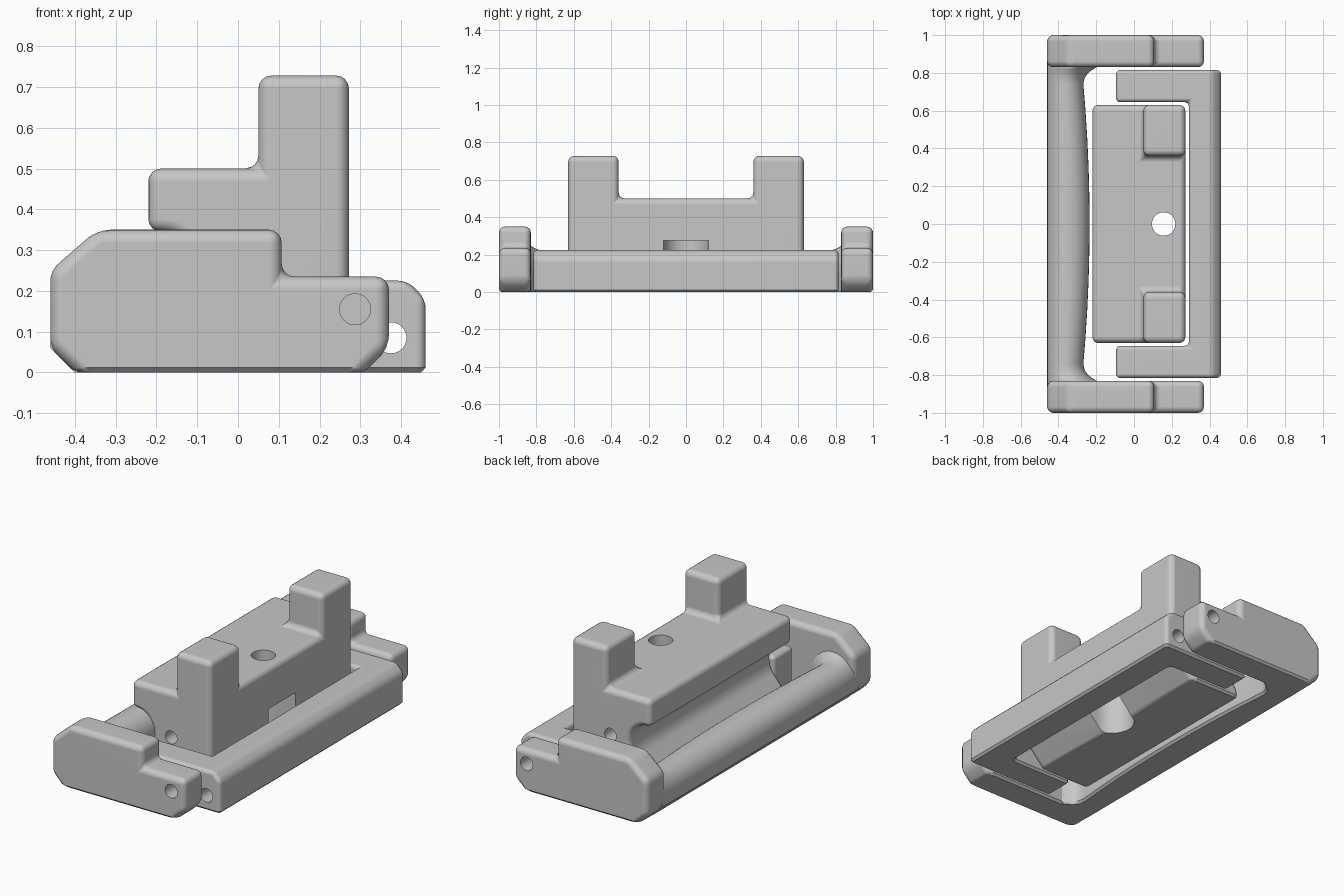
import bpy, bmesh, math
from mathutils import Vector

cube = bpy.data.objects.get("Cube")
if cube:
    bpy.data.objects.remove(cube, do_unlink=True)

grey = bpy.data.materials.new("plain grey")
grey.use_nodes = True
grey.diffuse_color = (0.57, 0.57, 0.57, 1)
grey.node_tree.nodes["Principled BSDF"].inputs["Base Color"].default_value = grey.diffuse_color


def prism(points, axis, low, high):
    """Closed prism of a 2D outline, extruded along y or z."""
    def place(p, d):
        return (p[0], d, p[1]) if axis == "y" else (p[0], p[1], d)
    bm = bmesh.new()
    a = [bm.verts.new(place(p, low)) for p in points]
    b = [bm.verts.new(place(p, high)) for p in points]
    bm.faces.new(a)
    bm.faces.new(b[::-1])
    for i in range(len(a)):
        j = (i + 1) % len(a)
        bm.faces.new((a[i], b[i], b[j], a[j]))
    bmesh.ops.recalc_face_normals(bm, faces=bm.faces[:])
    return bm


def make(name, bm):
    mesh = bpy.data.meshes.new(name)
    bmesh.ops.recalc_face_normals(bm, faces=bm.faces[:])
    bm.to_mesh(mesh)
    bm.free()
    mesh.materials.append(grey)
    obj = bpy.data.objects.new(name, mesh)
    bpy.context.collection.objects.link(obj)
    return obj


def circle(x, y, r, n=32):
    return [(x + r * math.cos(math.tau * i / n), y + r * math.sin(math.tau * i / n))
            for i in range(n)]


def round_edges(bm, radius):
    """Round every sharp edge, but give the flat underside a small plain chamfer."""
    def on_floor(e):
        return all(v.co.z < 0.0001 for v in e.verts)
    for floor, size, steps in ((False, radius, 4), (True, 0.012, 1)):
        edges = [e for e in bm.edges if e.calc_face_angle(0) > 0.5 and on_floor(e) == floor]
        if floor:
            edges = [e for e in edges if any(f.normal.z < -0.99 for f in e.link_faces)]
        bmesh.ops.bevel(bm, geom=edges, offset=size, offset_type="OFFSET", segments=steps,
                        profile=0.5, affect="EDGES", clamp_overlap=False)
        bm.normal_update()
        if not floor:
            bmesh.ops.remove_doubles(bm, verts=bm.verts[:], dist=0.0001)


def finish(obj, cutters=()):
    """Cut the holes, then shade smooth."""
    helpers = []
    for bm in cutters:
        cutter = make("cutter", bm)
        cutter.hide_render = True
        helpers.append(cutter)
        cut = obj.modifiers.new("hole", "BOOLEAN")
        cut.operation = "DIFFERENCE"
        cut.solver = "EXACT"
        cut.object = cutter
    bpy.context.view_layer.update()
    graph = bpy.context.evaluated_depsgraph_get()
    mesh = bpy.data.meshes.new_from_object(obj.evaluated_get(graph))
    obj.modifiers.clear()
    obj.data = mesh
    for helper in helpers:
        bpy.data.objects.remove(helper, do_unlink=True)
    bpy.ops.object.select_all(action="DESELECT")
    obj.select_set(True)
    bpy.context.view_layer.objects.active = obj
    bpy.ops.object.shade_smooth_by_angle(angle=math.radians(35))
    weighted = obj.modifiers.new("even shading", "WEIGHTED_NORMAL")
    weighted.keep_sharp = True


# Handle side plates: stepped, chamfered outline with a pivot hole
plate = [(-0.40, 0), (-0.46, 0.06), (-0.46, 0.25), (-0.345, 0.35), (0.107, 0.35),
         (0.107, 0.235), (0.37, 0.235), (0.37, 0.06), (0.31, 0)]
for name, low in (("front_side_plate", -1.0), ("back_side_plate", 0.83)):
    bm = prism(plate, "y", low, low + 0.17)
    round_edges(bm, 0.032)
    finish(make(name, bm), [prism(circle(0.287, 0.155, 0.038), "y", low - 0.1, low + 0.3)])

# Handle grip: arched section on a flat base, swelling in the middle and flaring at the ends
bm = bmesh.new()
rings = []
stations = [0.87, 0.83, 0.82, 0.80, 0.775, 0.74, 0.6, 0.45, 0.3, 0.15]
for y in [-s for s in stations] + [0] + stations[::-1]:
    flare = 0.07 * min(1, max(0, (abs(y) - 0.74) / 0.09) ** 2.5)
    inner = -0.235 - 0.033 * (min(abs(y), 0.74) / 0.74) ** 2 + flare
    top = 0.22 + 0.4 * flare
    mid, half = (inner - 0.46) / 2, (inner + 0.46) / 2
    outline = [(-0.40, 0), (-0.46, 0.06)]
    for i in range(17):
        t = math.pi * (1 - i / 16)
        outline.append((mid + half * math.cos(t), 0.11 + (top - 0.11) * math.sin(t)))
    outline += [(inner, 0.012), (inner - 0.012, 0)]
    rings.append([bm.verts.new((x, y, z)) for x, z in outline])
for r, s in zip(rings, rings[1:]):
    for i in range(len(r)):
        j = (i + 1) % len(r)
        bm.faces.new((r[i], r[j], s[j], s[i]))
bm.faces.new(rings[0])
bm.faces.new(rings[-1])
finish(make("handle_grip", bm))

# U-shaped base frame with a long bore and a chamfered outer top edge
outline = [(-0.095, -0.815), (0.46, -0.815), (0.46, 0.815), (-0.095, 0.815),
           (-0.095, 0.645), (0.29, 0.645), (0.29, -0.645), (-0.095, -0.645)]
bm = prism(outline, "z", 0, 0.225)
edge = [e for e in bm.edges if all(v.co.x > 0.45 and v.co.z > 0.2 for v in e.verts)]
bmesh.ops.bevel(bm, geom=edge, offset=0.045, segments=1, affect="EDGES")
bm.normal_update()
round_edges(bm, 0.022)
finish(make("base_frame", bm), [prism(circle(0.375, 0.085, 0.038), "y", -1, 1)])

# Central block: ledge over a concave channel and a foot, with two towers raised from its top
channel = []
for i in range(15):
    t = math.radians(90 - 10 * i)
    channel.append((-0.19 + 0.10 * math.cos(t), 0.23 + 0.115 * math.sin(t)))
profile = [(-0.22, 0.50), (0.272, 0.50), (0.272, 0.16), (0.12, 0), (-0.20, 0), (-0.20, 0.05)]
profile += channel[::-1] + [(-0.22, 0.345)]
bm = prism(profile, "y", -0.63, 0.63)
for co, no in (((0, 0.36, 0), (0, 1, 0)), ((0, -0.36, 0), (0, 1, 0)), ((0.05, 0, 0), (1, 0, 0))):
    bmesh.ops.bisect_plane(bm, geom=bm.verts[:] + bm.edges[:] + bm.faces[:],
                           plane_co=co, plane_no=no)
tops = []
for f in bm.faces:
    c = f.calc_center_median()
    if c.z > 0.499 and c.x > 0.05 and abs(c.y) > 0.36:
        tops.append(f)
raised = bmesh.ops.extrude_discrete_faces(bm, faces=tops)["faces"]
for f in raised:
    bmesh.ops.translate(bm, verts=f.verts[:], vec=Vector((0, 0, 0.228)))
bmesh.ops.remove_doubles(bm, verts=bm.verts[:], dist=0.0001)
bmesh.ops.dissolve_limit(bm, angle_limit=0.01, verts=bm.verts[:], edges=bm.edges[:])
bm.normal_update()
round_edges(bm, 0.032)

# Open slot under the screw hole, and blind pivot holes in both ends of the block
slot = [(0.4, -0.12), (0.4, 0.12)]
for i in range(17):
    t = math.pi * (0.5 + i / 16)
    slot.append((0.155 + 0.12 * math.cos(t), 0.12 * math.sin(t)))
finish(make("central_block", bm),
       [prism(circle(0.157, 0, 0.062), "z", -0.2, 0.8),
        prism(slot, "z", -0.2, 0.275),
        prism(circle(0.027, 0.246, 0.036), "y", -0.8, -0.3),
        prism(circle(0.027, 0.246, 0.036), "y", 0.3, 0.8)])
